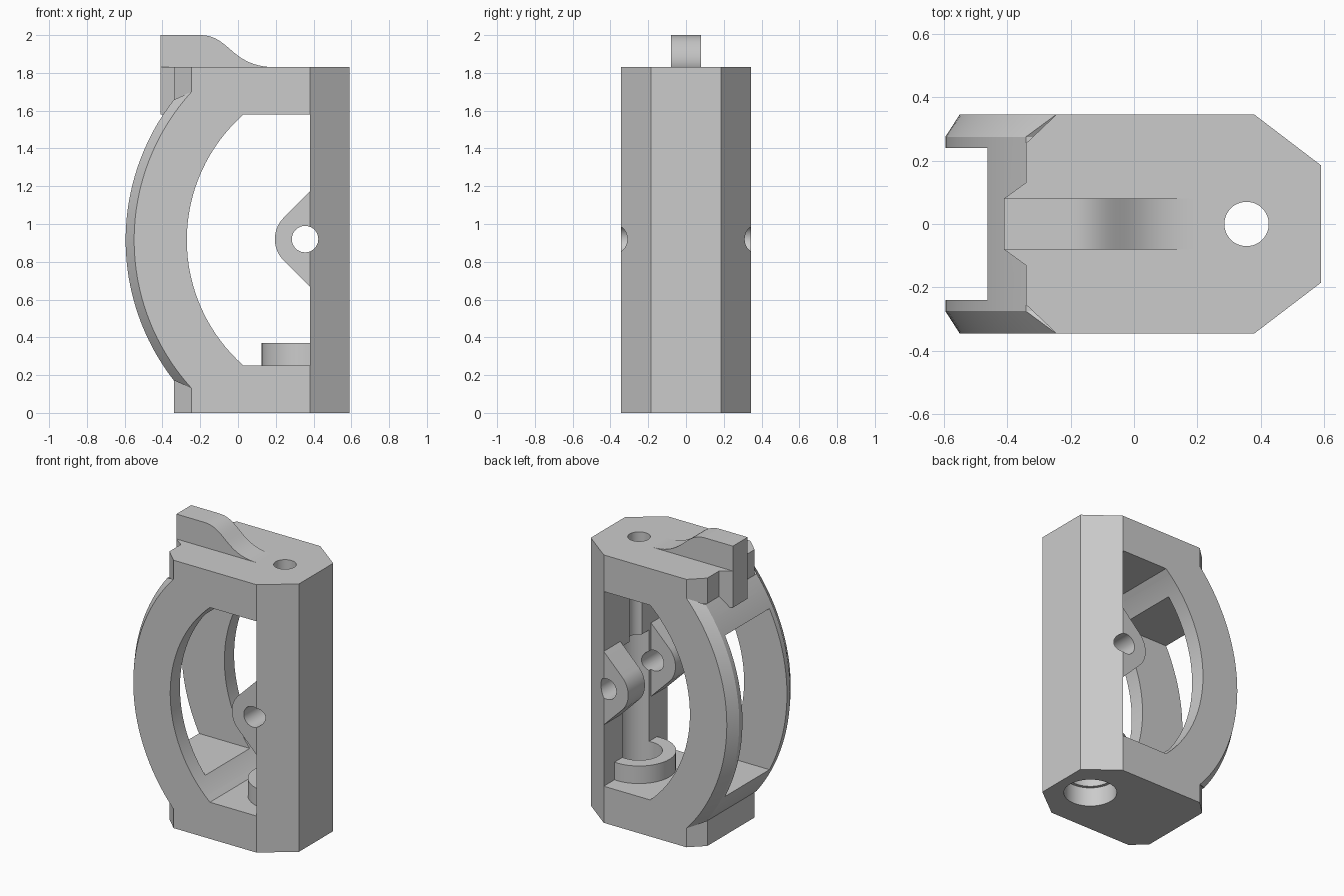
import bpy, bmesh, math

if "Cube" in bpy.data.objects:
    bpy.data.objects.remove(bpy.data.objects["Cube"])

metal = bpy.data.materials.new("plain grey")
metal.diffuse_color = (0.6, 0.6, 0.6, 1)
metal.use_nodes = True
metal.node_tree.nodes["Principled BSDF"].inputs["Base Color"].default_value = metal.diffuse_color


def loft(name, loops):
    """Solid skinned through equal-length closed loops, capped at both ends."""
    bm = bmesh.new()
    rows = [[bm.verts.new(p) for p in loop] for loop in loops]
    n = len(rows[0])
    for a, b in zip(rows, rows[1:]):
        for i in range(n):
            j = (i + 1) % n
            bm.faces.new((a[i], a[j], b[j], b[i]))
    bm.faces.new(rows[0])
    bm.faces.new(rows[-1])
    bmesh.ops.recalc_face_normals(bm, faces=bm.faces)
    me = bpy.data.meshes.new(name)
    bm.to_mesh(me)
    bm.free()
    me.materials.append(metal)
    ob = bpy.data.objects.new(name, me)
    bpy.context.collection.objects.link(ob)
    return ob


def prism_z(name, pts, lo, hi):
    return loft(name, [[(x, y, z) for x, y in pts] for z in (lo, hi)])


def prism_y(name, pts, lo, hi):
    return loft(name, [[(x, y, z) for x, z in pts] for y in (lo, hi)])


def circle(cx, cy, r, n=48):
    return [(cx + r * math.cos(2 * math.pi * i / n),
             cy + r * math.sin(2 * math.pi * i / n)) for i in range(n)]


def arc(r, half_height, n=32):
    """Left-hand arc around the frame's common bow centre, top to bottom."""
    a = math.asin(half_height / r)
    return [(CX - r * math.cos(a - 2 * a * i / n),
             CZ + r * math.sin(a - 2 * a * i / n)) for i in range(n + 1)]


def combine(target, tool, operation):
    m = target.modifiers.new("cut", 'BOOLEAN')
    m.operation = operation
    m.solver = 'EXACT'
    m.object = tool
    bpy.context.view_layer.objects.active = target
    bpy.ops.object.modifier_apply(modifier=m.name)
    bpy.data.objects.remove(tool, do_unlink=True)


CX, CZ = 0.615, 0.915     # bow centre
BX = 0.355                # bore and pin position
TOP = 1.83

# Chamfered block
half = [(-0.34, 0.255), (-0.245, 0.345), (0.38, 0.345), (0.59, 0.185)]
body = prism_z("frame_body", half + [(x, -y) for x, y in reversed(half)], 0, TOP)

# Bowed side arms with chamfered outer edges
def bow(r, h):
    return arc(r, h) + [(0, CZ - h), (0, CZ + h)]

inner, outer = bow(1.165, 0.785), bow(1.21, 0.742)
bows = loft("bow", [[(x, y, z) for x, z in p] for p, y in
                    ((inner, -0.345), (outer, -0.275), (outer, 0.275), (inner, 0.345))])
combine(body, bows, 'UNION')

# Side opening, leaving the pin lugs and the floor collar standing
opening = prism_y("opening", arc(0.886, 0.665) + [(0.38, 0.25), (0.38, 1.58)], -0.6, 0.6)
lug = [(0.6, 1.171), (0.38, 1.171)]
lug += [(BX + 0.16 * math.cos(t), 0.92 + 0.16 * math.sin(t))
        for t in [math.radians(135 + 90 * i / 16) for i in range(17)]]
lug += [(0.38, 0.669), (0.6, 0.669)]
for lo, hi in ((-0.7, -0.165), (0.165, 0.7)):
    combine(opening, prism_y("lug", lug, lo, hi), 'DIFFERENCE')
combine(opening, prism_z("collar", circle(BX, 0, 0.23), 0.1, 0.37), 'DIFFERENCE')
combine(body, opening, 'DIFFERENCE')

# Window between the arms
window = [(-0.9, 0.365), (0.1, 0.365), (0.1, 1.465), (-0.9, 1.465)]
combine(body, prism_y("window", window, -0.24, 0.24), 'DIFFERENCE')

# Rear tab and top sight ramp
tab = [(-0.3, 0.16), (-0.41, 0.08), (-0.41, -0.08), (-0.3, -0.16)]
combine(body, prism_z("tab", tab, 1.58, TOP), 'UNION')
ramp = [(-0.41, 1.7), (-0.41, 2.0)]
for i in range(21):
    t = i / 20
    u = 1 - t
    ramp.append((-0.2 * u**3 - 0.12 * u * t + 0.2 * t**3,
                 2.0 - 0.17 * (3 * t * t - 2 * t**3)))
ramp.append((0.2, 1.7))
combine(body, prism_y("ramp", ramp, -0.08, 0.08), 'UNION')

# Stepped vertical bore and cross pin hole
for r, lo, hi in ((0.165, -0.1, 0.13), (0.145, 0.05, 1.13), (0.07, 1.0, 2.2)):
    combine(body, prism_z("bore", circle(BX, 0, r), lo, hi), 'DIFFERENCE')
combine(body, prism_y("pin_hole", circle(BX, 0.92, 0.07), -0.6, 0.6), 'DIFFERENCE')

bpy.ops.object.select_all(action='DESELECT')
body.select_set(True)
bpy.context.view_layer.objects.active = body
bpy.ops.object.shade_smooth_by_angle(angle=math.radians(25))
